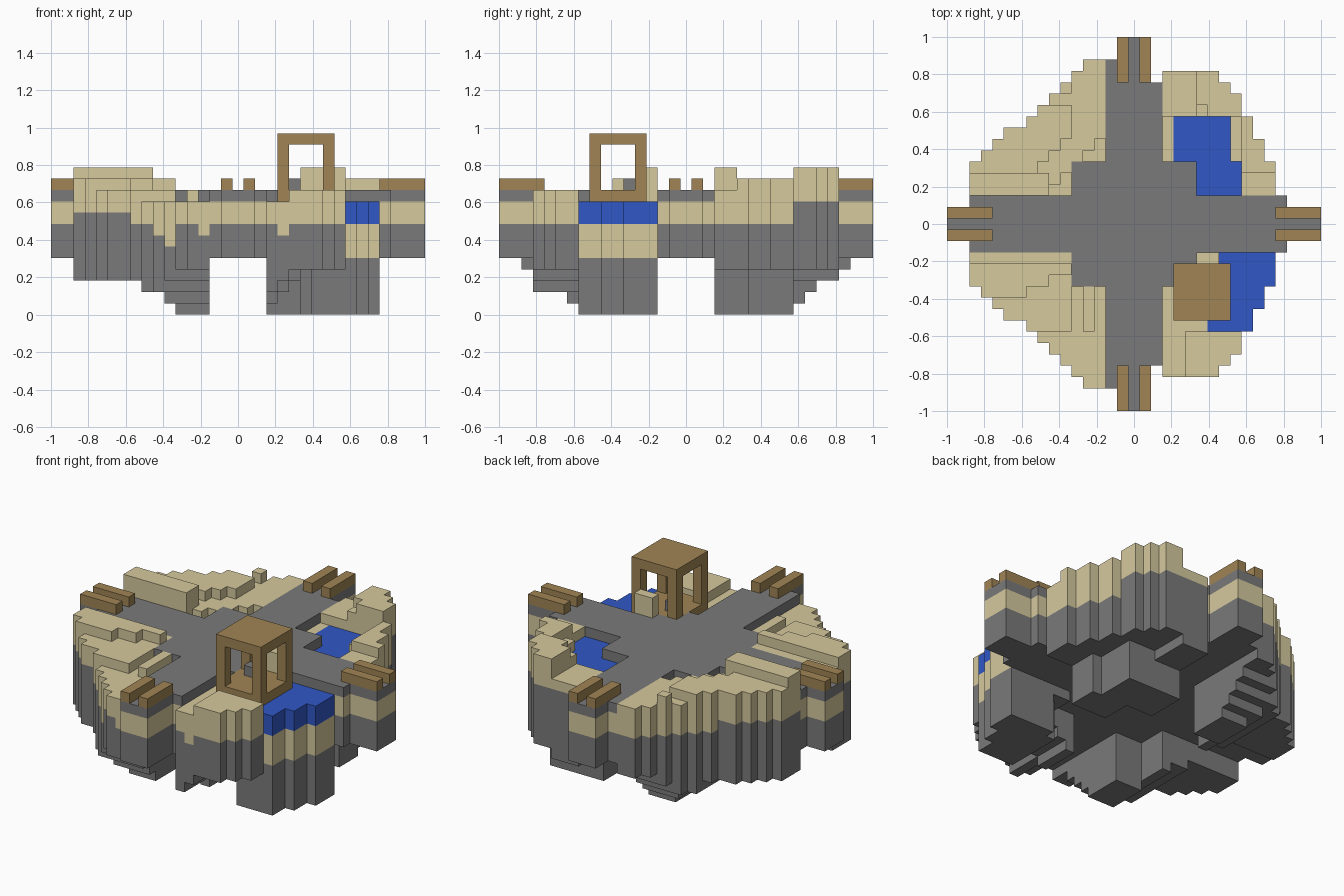
import bpy, bmesh
from mathutils import Vector

if "Cube" in bpy.data.objects:
    bpy.data.objects.remove(bpy.data.objects["Cube"], do_unlink=True)

U = 2 / 33  # size of one block


def material(name, colour):
    m = bpy.data.materials.new(name)
    m.use_nodes = True
    m.diffuse_color = (*colour, 1)
    m.node_tree.nodes["Principled BSDF"].inputs["Base Color"].default_value = (*colour, 1)
    return m


GREY = material("stone grey", (0.195, 0.195, 0.195))
SAND = material("sand", (0.67, 0.585, 0.34))
BLUE = material("water blue", (0.03, 0.095, 0.56))
WOOD = material("wood brown", (0.355, 0.233, 0.09))

parts = {"rock": GREY, "sand": SAND, "path": GREY, "pools": BLUE,
         "arch_frame": WOOD, "logs": WOOD}
solid = {}


def fill(part, i, j, z0, z1):
    for z in range(z0, z1):
        solid[(i, j, z)] = part


# outer reach of each row, counted from the third row out
EAST = [12, 12, 12, 11, 11, 10, 10, 9, 9, 8, 7]
WEST = [14, 14, 14, 13, 12, 11, 9, 8, 7, 6, 5, 4]


def on_path(i, j):
    a, b = abs(i), abs(j)
    if min(a, b) <= 1:
        return True
    if b == 2 and a > 2:
        return a <= (13 if i > 0 else 14)
    if a == 2:
        return b <= (12 if i > 0 else 14)
    return a <= 5 and b <= 5


def is_pool(i, j):
    if i < 3 or abs(j) < 3:
        return False
    if j > 0:
        return (4 <= i <= 8 and 6 <= j <= 9) or (6 <= i <= 9 and j <= 5)
    return i >= 7 and j >= -9 and not (i == 7 and j == -3)


def underside(i, j):
    """Height of the bottom of the rock: deep only below pools and inner west."""
    a, b = abs(i), abs(j)
    if min(a, b) < 3 or max(a, b) <= 5:
        return 5
    if is_pool(i, j) or (i == 3 and 6 <= j <= 9):
        return 0
    if i > 0 and j > 0:
        return 3 if a <= 5 else 4
    if i > 0:
        return min(4, a - 2 + (b > 9))
    return max((a > 5) + (a > 6) + (a > 8), min(max(b - 9, 0), 4))


def top(i, j):
    """Terraced height of the sand."""
    a, b = abs(i), abs(j)
    slope = min(12, 10 + max(0, (a + b - 8) // 3))
    if i < 0 and j > 0:
        if b <= 4 and a >= 8:
            return 13
        if (a, b) == (6, 12):
            return 12
        return min(slope, 11) if a <= 5 or b >= 11 else slope
    if i < 0:
        if b >= 10 or a in (3, 5):
            return 10
        if b == 3 or b >= 7 or a == 4:
            return 11
        return 12 if a >= 2 * b - 2 else 11
    if j > 0:
        if b >= 10:
            if a < 6:
                return 11
            return 13 if a + b >= 17 else 12
        if a == 3:
            return 10
        return 12 if b >= 5 and a >= 10 else 11
    if b == 3 and a in (6, 7):
        return 13
    return 11 if b > 9 and a >= 5 else 10


def sand_base(i, j):
    """Height where rock turns to sand."""
    if i > 0 and j >= 10:
        return 10
    if i < -9:
        return 9
    if j < -9 and i in (-7, -3, 4):
        return 7
    return 6 if i == -6 and j < -9 else 8


# crossing walkways and the four terraced quarters
for i in range(-16, 17):
    for j in range(-16, 17):
        a, b = abs(i), abs(j)
        path = on_path(i, j)
        reach = EAST if i > 0 else WEST
        inside = a >= 3 and 3 <= b < len(reach) + 3 and a <= reach[b - 3]
        if not (path or inside):
            continue
        base = underside(i, j)
        under_frame = 4 <= i <= 8 and -8 <= j <= -4
        if path or under_frame:
            fill("rock", i, j, base, 8)
            fill("sand", i, j, 8, 10)
            if not under_frame:
                fill("path", i, j, 10, 11)
        elif is_pool(i, j):
            fill("rock", i, j, base, 5)
            fill("sand", i, j, 5, 8)
            fill("pools", i, j, 8, 10)
        else:
            level = sand_base(i, j)
            fill("rock", i, j, base, level)
            fill("sand", i, j, level, top(i, j))

# open wooden frame: floor, corner posts, roof
for i in range(4, 9):
    for j in range(-8, -3):
        fill("arch_frame", i, j, 10, 11)
        fill("arch_frame", i, j, 15, 16)
        if i in (4, 8) and j in (-8, -4):
            fill("arch_frame", i, j, 11, 15)
fill("path", 5, -5, 11, 12)

# pairs of logs on the walkway ends
for r in range(13, 17):
    for side in (-1, 1):
        for end in (-1, 1):
            fill("logs", r * end, side, 11, 12)
            fill("logs", side, r * end, 11, 12)


def build(name):
    """Skin the blocks of one part, leaving out faces against other blocks."""
    bm = bmesh.new()
    for cell, part in solid.items():
        if part != name:
            continue
        centre = Vector((cell[0], cell[1], cell[2] + 0.5))
        for axis in range(3):
            u, v = Vector(), Vector()
            u[(axis + 1) % 3] = v[(axis + 2) % 3] = 0.5
            for s in (-1, 1):
                near = list(cell)
                near[axis] += s
                if tuple(near) in solid:
                    continue
                n = Vector()
                n[axis] = s * 0.5
                ring = [-u - v, u - v, u + v, v - u]
                bm.faces.new([bm.verts.new((centre + n + c) * U) for c in ring[::s]])
    bmesh.ops.remove_doubles(bm, verts=bm.verts[:], dist=0.001)
    bmesh.ops.dissolve_limit(bm, angle_limit=0.01, verts=bm.verts[:], edges=bm.edges[:])
    mesh = bpy.data.meshes.new(name)
    bm.to_mesh(mesh)
    bm.free()
    mesh.materials.append(parts[name])
    bpy.context.collection.objects.link(bpy.data.objects.new(name, mesh))


for part_name in parts:
    build(part_name)
